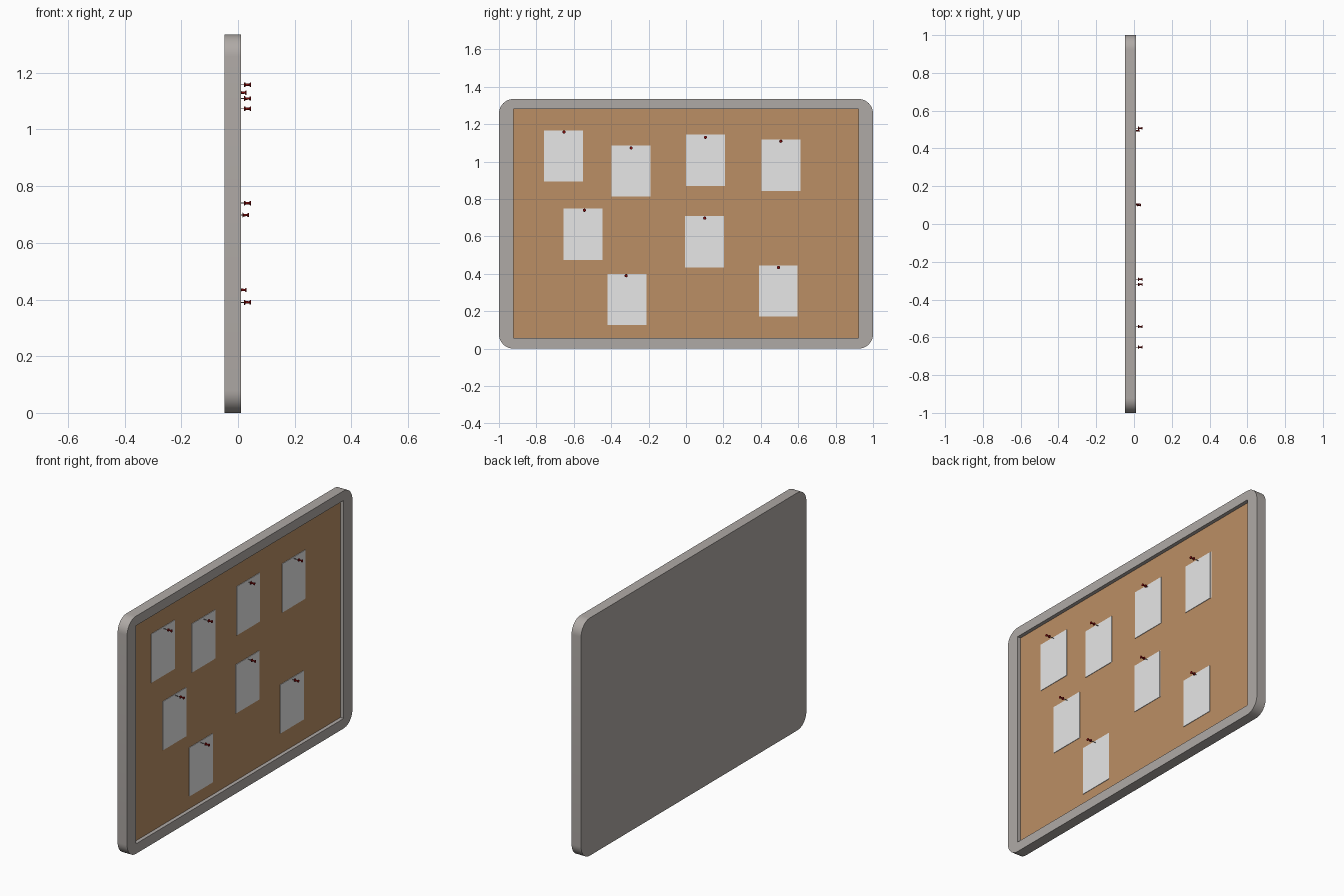
import bpy, bmesh, math

if "Cube" in bpy.data.objects:
    bpy.data.objects.remove(bpy.data.objects["Cube"])

def material(name, rgb):
    m = bpy.data.materials.new(name)
    m.diffuse_color = (*rgb, 1)
    m.use_nodes = True
    m.node_tree.nodes["Principled BSDF"].inputs["Base Color"].default_value = m.diffuse_color
    return m

GREY = material("frame grey", (0.43, 0.40, 0.38))
CORK = material("cork brown", (0.50, 0.275, 0.13))
PAPER = material("paper white", (0.8, 0.8, 0.8))
RED = material("pin red", (0.26, 0.004, 0.004))
STEEL = material("needle steel", (0.25, 0.22, 0.22))

def finish(bm, name, *mats):
    bmesh.ops.recalc_face_normals(bm, faces=bm.faces)
    me = bpy.data.meshes.new(name)
    bm.to_mesh(me)
    bm.free()
    ob = bpy.data.objects.new(name, me)
    for m in mats:
        me.materials.append(m)
    bpy.context.collection.objects.link(ob)
    return ob

def smooth(ob):
    bpy.ops.object.select_all(action='DESELECT')
    ob.select_set(True)
    bpy.context.view_layer.objects.active = ob
    bpy.ops.object.shade_smooth_by_angle(angle=math.radians(35))

def box(name, lo, hi, mat):
    bm = bmesh.new()
    bmesh.ops.create_cube(bm, size=1)
    for v in bm.verts:
        v.co = [(a + b) / 2 + c * (b - a) for a, b, c in zip(lo, hi, v.co)]
    return finish(bm, name, mat)

BACK, FRONT, FLOOR = -0.048, 0.011, -0.010
TOP, R, SEG = 1.335, 0.078, 10
OY, OZ0, OZ1 = 0.923, 0.056, 1.281

# frame: rounded slab with a closed back and a recessed rectangular opening
bm = bmesh.new()
outer = []
for k, (cy, cz) in enumerate([(1 - R, TOP - R), (R - 1, TOP - R), (R - 1, R), (1 - R, R)]):
    arc = [math.pi / 2 * (k + i / SEG) for i in range(SEG + 1)]
    outer.append([(cy + R * math.cos(a), cz + R * math.sin(a)) for a in arc])
front = [[bm.verts.new((FRONT, *p)) for p in c] for c in outer]
back = [bm.verts.new((BACK, *p)) for c in outer for p in c]
corners = [(OY, OZ1), (-OY, OZ1), (-OY, OZ0), (OY, OZ0)]
lip = [bm.verts.new((FRONT, *p)) for p in corners]
deep = [bm.verts.new((FLOOR - 0.004, *p)) for p in corners]
ring = [v for c in front for v in c]
bm.faces.new(back)
bm.faces.new(deep)
for i in range(len(ring)):
    j = (i + 1) % len(ring)
    bm.faces.new((ring[i], ring[j], back[j], back[i]))
for k in range(4):
    n = (k + 1) % 4
    for a, b in zip(front[k], front[k][1:]):
        bm.faces.new((a, b, lip[k]))
    bm.faces.new((front[k][-1], front[n][0], lip[n], lip[k]))
    bm.faces.new((lip[k], lip[n], deep[n], deep[k]))
smooth(finish(bm, "frame", GREY))

# cork panel
box("cork_panel", (FLOOR - 0.003, -OY, OZ0), (FLOOR, OY, OZ1), CORK)

def pin(name, y, z, tip):
    # needle and flared grip turned around the x axis
    base = tip - 0.023
    prof = [(FLOOR, 0.0004), (FLOOR + 0.003, 0.0015), (base, 0.0015), (base, 0.0085),
            (base + 0.003, 0.0085), (base + 0.005, 0.0045), (tip - 0.006, 0.0038),
            (tip - 0.003, 0.0075), (tip, 0.0075)]
    n = 16
    bm = bmesh.new()
    rings = [[bm.verts.new((x, y + r * math.cos(2 * math.pi * i / n),
                            z + r * math.sin(2 * math.pi * i / n))) for i in range(n)]
             for x, r in prof]
    for k, (a, b) in enumerate(zip(rings, rings[1:])):
        for i in range(n):
            f = bm.faces.new((a[i], a[(i + 1) % n], b[(i + 1) % n], b[i]))
            f.material_index = 1 if k < 2 else 0
    bm.faces.new(rings[0]).material_index = 1
    bm.faces.new(rings[-1])
    smooth(finish(bm, name, RED, STEEL))

# notes: left, bottom, pin y, pin z, pin tip x, offset of a second sheet
W, H = 0.208, 0.274
notes = [
    (-0.758, 0.893, -0.652, 1.158, 0.045, 0),
    (-0.397, 0.813, -0.293, 1.073, 0.045, 0.008),
    (0.000, 0.870, 0.104, 1.130, 0.030, 0.008),
    (0.404, 0.844, 0.507, 1.109, 0.045, 0.008),
    (-0.655, 0.475, -0.543, 0.740, 0.045, 0),
    (-0.006, 0.434, 0.100, 0.698, 0.038, 0.005),
    (-0.419, 0.126, -0.320, 0.390, 0.045, 0),
    (0.389, 0.171, 0.494, 0.434, 0.030, 0),
]
for i, (y, z, py, pz, tip, off) in enumerate(notes, 1):
    box(f"note_{i}", (FLOOR, y, z), (FLOOR + 0.003, y + W - off, z + H), PAPER)
    if off:
        box(f"note_under_{i}", (FLOOR, y + off, z), (FLOOR + 0.0015, y + W, z + H), PAPER)
    pin(f"push_pin_{i}", py, pz, tip)
